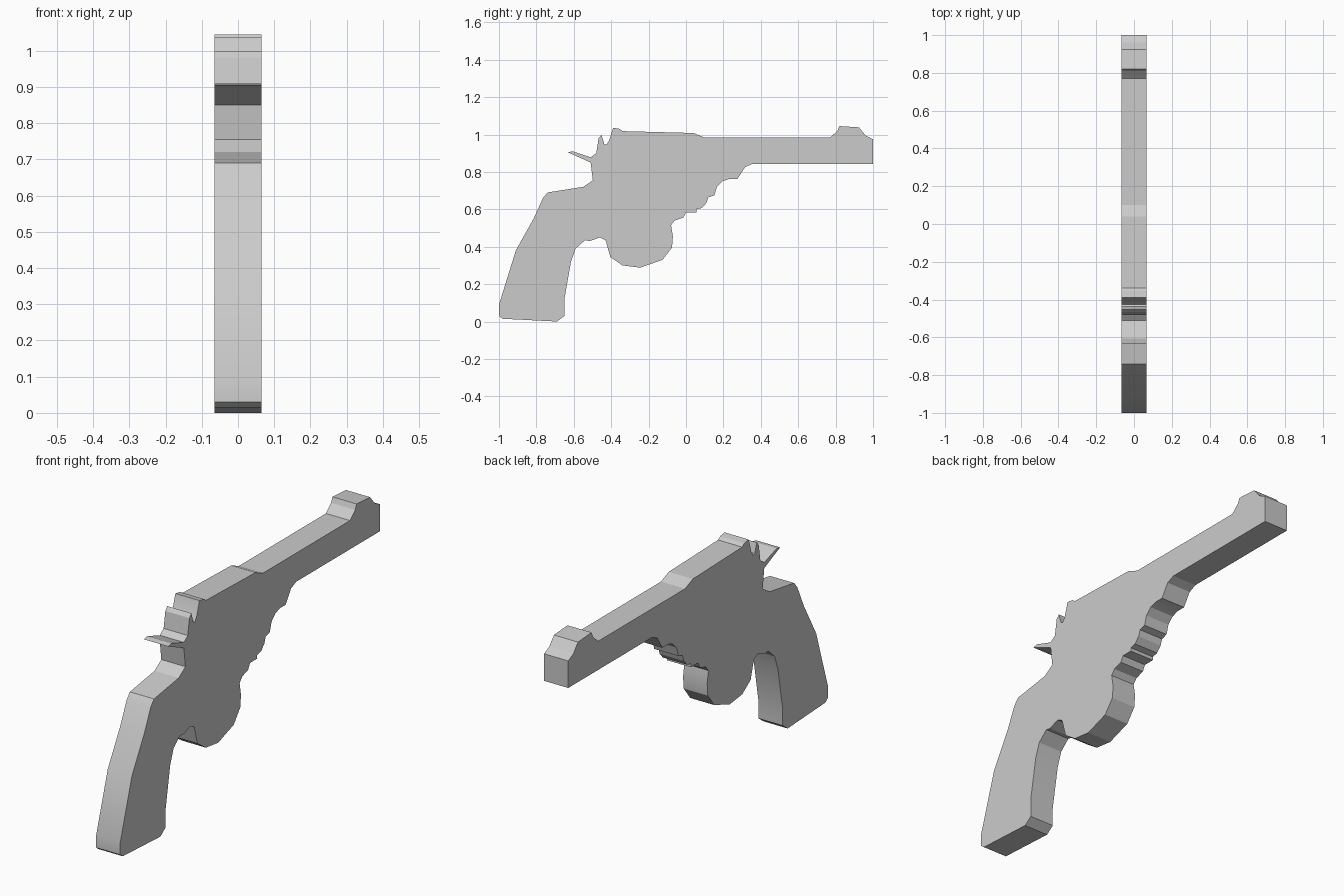
import bpy, bmesh, math
from mathutils import Vector

if "Cube" in bpy.data.objects:
    bpy.data.objects.remove(bpy.data.objects["Cube"])

HALF = 0.065  # half thickness of the flat body

# Silhouette as (y, z), one stretch per part, running counter-clockwise
grip_front = [(-1, .03), (-.98, .015), (-.69, 0), (-.65, .03), (-.65, .12),
              (-.615, .32), (-.59, .39), (-.54, .435), (-.515, .43)]
trigger_guard = [(-.46, .45), (-.43, .435), (-.405, .345), (-.34, .3),
                 (-.245, .288), (-.125, .33), (-.075, .395), (-.07, .455), (-.08, .515)]
stepped_underside = [(-.06, .54), (-.015, .555), (0, .583), (.055, .583), (.055, .6),
                     (.085, .607), (.11, .635), (.12, .665), (.152, .675), (.165, .72),
                     (.195, .75), (.23, .762), (.275, .762), (.315, .825), (.355, .843)]
barrel = [(1, .843), (1, .975), (.96, .995), (.925, 1.038), (.82, 1.045),
          (.81, 1.02), (.77, .983), (.1, .983)]
top_strap = [(.04, 1.008), (-.34, 1.018), (-.355, 1.03), (-.39, 1.036), (-.41, .97),
             (-.425, .945), (-.437, .95), (-.452, .998), (-.467, .98), (-.48, .9)]
hammer = [(-.51, .878), (-.605, .91), (-.632, .905), (-.51, .85), (-.498, .755)]
grip_back = [(-.55, .72), (-.74, .69), (-.765, .66), (-.815, .55), (-.91, .38), (-1, .09)]


def extrude_outline(name, outline):
    bm = bmesh.new()
    face = bm.faces.new([bm.verts.new((-HALF, y, z)) for y, z in outline])
    ext = bmesh.ops.extrude_face_region(bm, geom=[face], use_keep_orig=True)
    new = [g for g in ext["geom"] if isinstance(g, bmesh.types.BMVert)]
    bmesh.ops.translate(bm, verts=new, vec=Vector((2 * HALF, 0, 0)))
    bmesh.ops.recalc_face_normals(bm, faces=bm.faces)
    mesh = bpy.data.meshes.new(name)
    bm.to_mesh(mesh)
    bm.free()
    obj = bpy.data.objects.new(name, mesh)
    bpy.context.collection.objects.link(obj)
    return obj


# Whole flat cut-out body
body = extrude_outline("flat_prop_body", grip_front + trigger_guard + stepped_underside
                       + barrel + top_strap + hammer + grip_back)
bpy.context.view_layer.objects.active = body
body.select_set(True)
bpy.ops.object.shade_smooth_by_angle(angle=math.radians(20))
